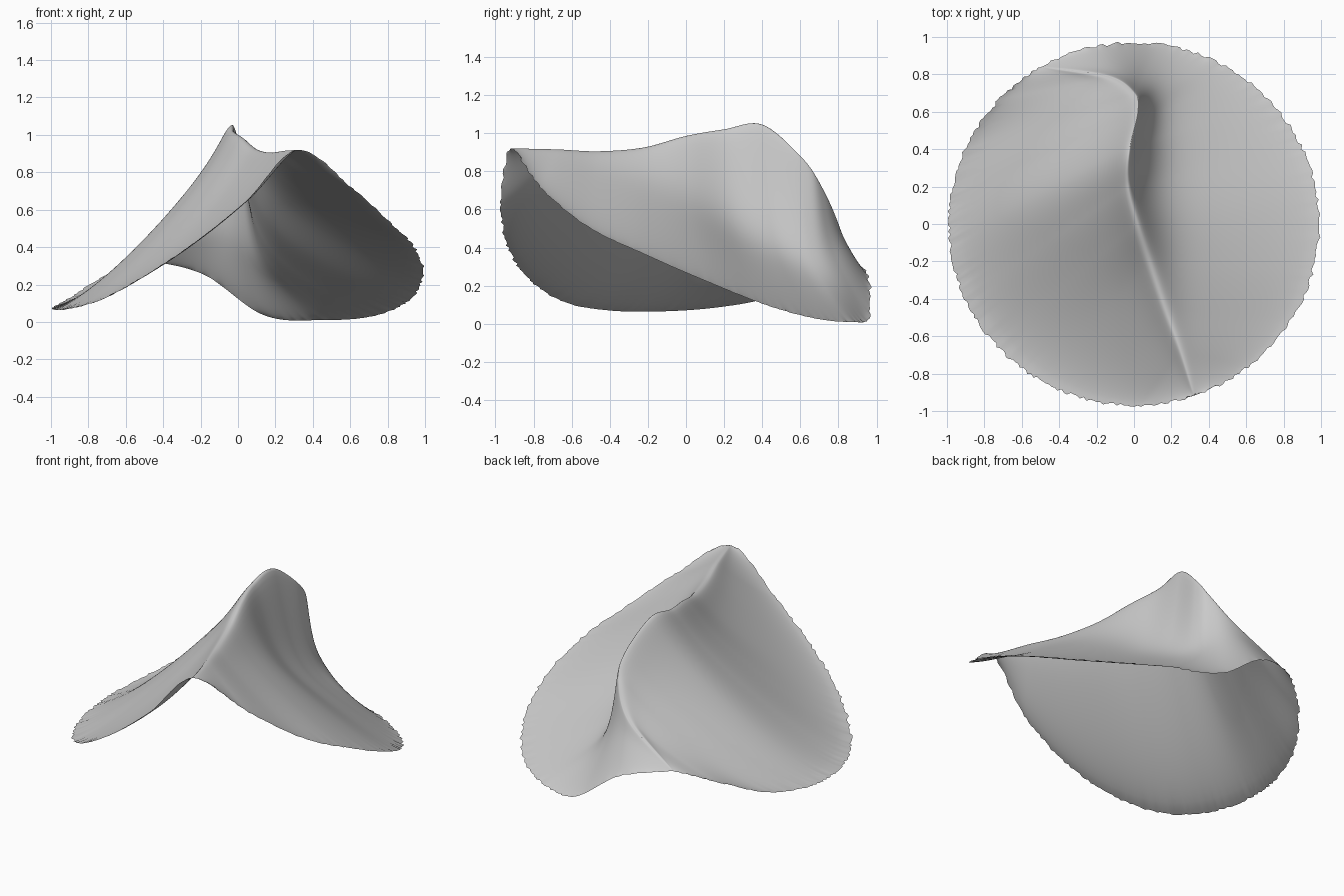
import bpy
import bmesh
import math
import random
from mathutils import Vector

random.seed(4)
if "Cube" in bpy.data.objects:
    bpy.data.objects.remove(bpy.data.objects["Cube"], do_unlink=True)

ROWS, HALF = 160, 36
FRONT_ANGLE, BACK_ANGLE = -71, 120

# Crest of the fold, front to back
RIDGE = [Vector(p) for p in (
    (.322, -.917, .92), (.25, -.68, .915), (.17, -.46, .905), (.09, -.22, .925),
    (.02, 0, .985), (-.03, .2, 1.02), (-.025, .4, 1.045), (.02, .6, .88),
    (0, .7, .74), (-.14, .79, .54), (-.495, .84, .325))]

# Rim heights at even steps, front to back along each side
RIGHT_RIM = (.92, .715, .515, .37, .23, .105, .03, .01, .035, .255, .325)
LEFT_RIM = (.92, .64, .41, .235, .115, .07, .065, .085, .135, .24, .325)


def sample(points, v):
    """Smooth curve through evenly spaced values, flat at the front end."""
    last = len(points) - 1
    i = min(int(v * last), last - 1)
    f = v * last - i
    a, b = points[abs(i - 1)], points[i]
    c, d = points[i + 1], points[min(i + 2, last)]
    return (b * 2 + (c - a) * f + (a * 2 - b * 5 + c * 4 - d) * f ** 2
            + (b * 3 - a - c * 3 + d) * f ** 3) * .5


def rim_point(side, v):
    end = BACK_ANGLE if side > 0 else BACK_ANGLE - 360
    angle = math.radians(FRONT_ANGLE + (end - FRONT_ANGLE) * v)
    height = sample(RIGHT_RIM if side > 0 else LEFT_RIM, v)
    return Vector((.99 * math.cos(angle), .97 * math.sin(angle), height))


def drop(side, v, t):
    """Fraction of the crest height left at distance t from the crest."""
    soft = .035 + .1 * (1 - v) ** 4 + .15 * v ** 10
    t = (math.hypot(t, soft) - soft) / (math.hypot(1, soft) - soft)
    if side < 0:
        wall, power = .1, 1.3
    else:
        spread = .35 if v < .66 else .21
        wall, power = .56 * math.exp(-((v - .66) / spread) ** 2), 1.2
    return (1 - wall) * (1 - t) ** power + wall * math.exp(-t * 11) * (1 - t)


# Draped sheet: two wings sharing the crest, with a ragged rim
verts, faces = [], []
for row in range(ROWS + 1):
    v = row / ROWS
    crest = sample(RIDGE, v)
    rims = {side: rim_point(side, v) for side in (-1, 1)}
    ragged = {side: random.uniform(-.009, .009) for side in (-1, 1)}
    for k in range(-HALF, HALF + 1):
        side = 1 if k > 0 else -1
        t = (abs(k) / HALF) ** 1.5
        point = crest.lerp(rims[side], t) * (1 + ragged[side] * t ** 20)
        point.z = rims[side].z + (crest.z - rims[side].z) * drop(side, v, t)
        verts.append(point)

WIDTH = 2 * HALF + 1
for row in range(ROWS):
    for col in range(WIDTH - 1):
        a = row * WIDTH + col
        faces.append((a, a + 1, a + WIDTH + 1, a + WIDTH))

mesh = bpy.data.meshes.new("folded_sheet")
mesh.from_pydata(verts, [], faces)
bm = bmesh.new()
bm.from_mesh(mesh)
bmesh.ops.remove_doubles(bm, verts=bm.verts, dist=.0015)
for face in bm.faces:
    face.smooth = True
bm.to_mesh(mesh)
bm.free()
sheet = bpy.data.objects.new("folded_sheet", mesh)
bpy.context.collection.objects.link(sheet)

# Plain grey
grey = bpy.data.materials.new("plain_grey")
grey.use_nodes = True
colour = (.6, .6, .6, 1)
grey.diffuse_color = colour
grey.node_tree.nodes["Principled BSDF"].inputs["Base Color"].default_value = colour
mesh.materials.append(grey)
